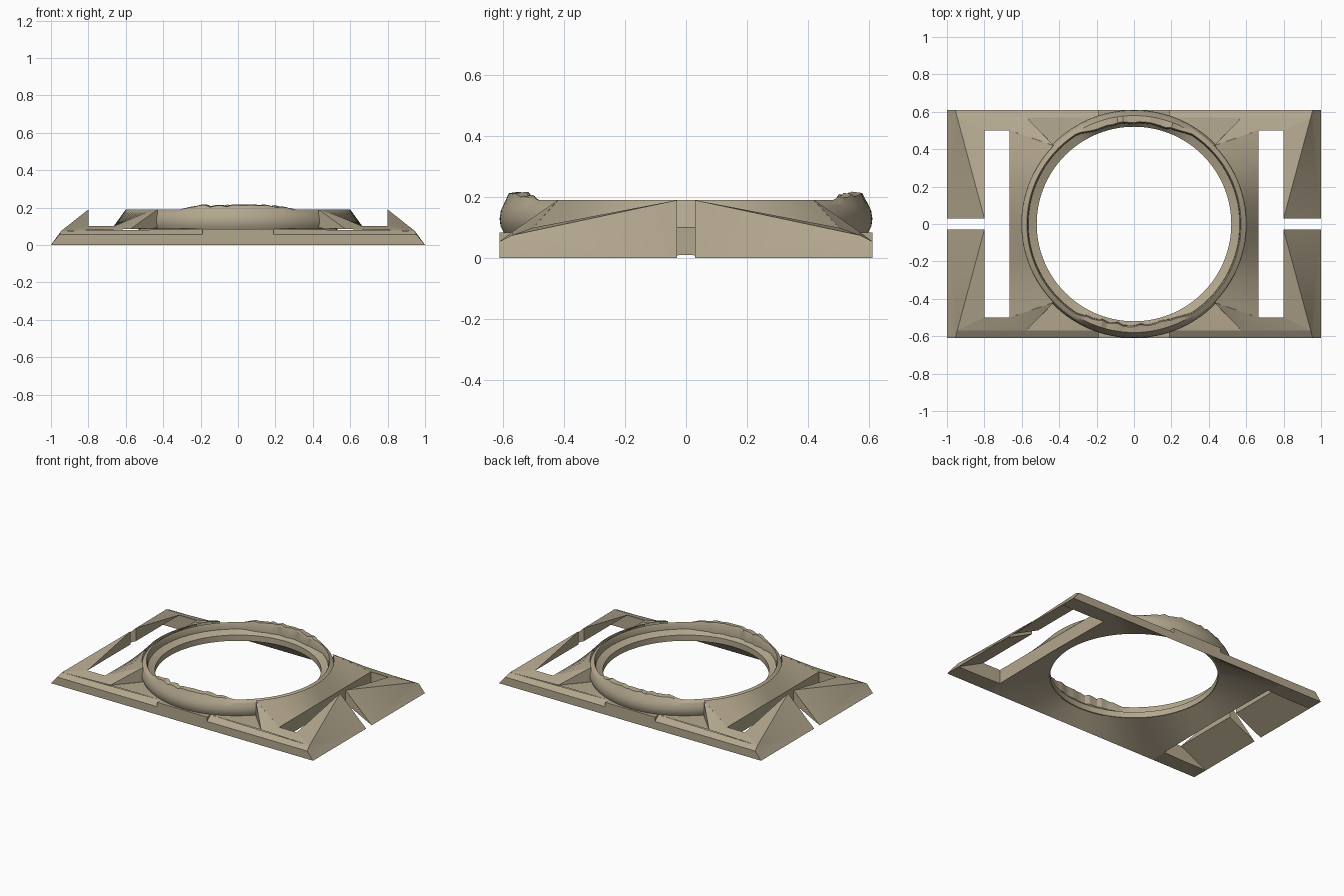
import bpy
import bmesh
import math
import random

random.seed(4)
cube = bpy.data.objects.get("Cube")
if cube:
    bpy.data.objects.remove(cube, do_unlink=True)

tan = bpy.data.materials.new("warm_tan")
tan.use_nodes = True
colour = (0.45, 0.385, 0.27, 1)
tan.diffuse_color = colour
tan.node_tree.nodes["Principled BSDF"].inputs["Base Color"].default_value = colour


def finish(name, bm, mirror=False):
    """Turn a bmesh into a smooth-by-angle object, optionally mirrored in x and y."""
    if mirror:
        for axis in (0, 1):
            copy = bmesh.ops.duplicate(bm, geom=bm.verts[:] + bm.edges[:] + bm.faces[:])["geom"]
            for v in copy:
                if isinstance(v, bmesh.types.BMVert):
                    v.co[axis] *= -1
            bmesh.ops.reverse_faces(bm, faces=[f for f in copy if isinstance(f, bmesh.types.BMFace)])
    bmesh.ops.remove_doubles(bm, verts=bm.verts[:], dist=0.0005)
    bmesh.ops.recalc_face_normals(bm, faces=bm.faces[:])
    mesh = bpy.data.meshes.new(name)
    bm.to_mesh(mesh)
    bm.free()
    mesh.materials.append(tan)
    obj = bpy.data.objects.new(name, mesh)
    bpy.context.collection.objects.link(obj)
    bpy.ops.object.select_all(action="DESELECT")
    obj.select_set(True)
    bpy.context.view_layer.objects.active = obj
    bpy.ops.object.shade_smooth_by_angle(angle=math.radians(25))


def face(bm, *points):
    bm.faces.new([bm.verts.new(p) for p in points])


def strip(bm, a, b):
    """Join two rows of points with quads."""
    for i in range(len(a) - 1):
        face(bm, a[i], a[i + 1], b[i + 1], b[i])


def arc(r, z, start, end, n):
    angles = [math.radians(start + (end - start) * i / n) for i in range(n + 1)]
    return [(r * math.cos(t), r * math.sin(t), z) for t in angles]


def line(p, q, n):
    return [tuple(a + (b - a) * i / n for a, b in zip(p, q)) for i in range(n + 1)]


# Key points of one quarter of the frame
corner, lip, shelf = (1, .61, 0), (.955, .61, .055), (.945, .57, .075)
flap_top, flap_low, flap_toe = (.8, .03, .19), (.8, .03, .1), (1, .03, 0)
slot_out, slot_in = (.8, .5, .1), (.665, .5, .1)
slot_out_low, slot_in_low = (.8, .5, 0), (.665, .5, .005)
gash, gash_top, gash_low = (.575, .57, .085), (.43, .42, .19), (.43, .42, .09)
step_shelf, step_lip = (.19, .57, .085), (.19, .61, .055)
arm_toe = (1, .5, 0)

# Sloping end flap, open underneath
bm = bmesh.new()
face(bm, corner, lip, flap_toe)
face(bm, lip, shelf, flap_toe)
face(bm, shelf, flap_top, flap_toe)
face(bm, shelf, slot_out, flap_top)
face(bm, flap_top, flap_low, flap_toe)
face(bm, flap_top, flap_low, slot_out)
face(bm, flap_low, flap_toe, arm_toe, slot_out)
face(bm, slot_out, arm_toe, slot_out_low)
finish("end_flaps", bm, True)

# Border rail: outer face, lip, shelf, slot ends and underside
bm = bmesh.new()
face(bm, corner, lip, step_lip, (.19, .61, 0))
face(bm, lip, shelf, step_shelf, step_lip)
face(bm, shelf, slot_out, slot_in)
face(bm, shelf, slot_in, gash)
face(bm, slot_out, slot_in, slot_in_low, slot_out_low)
face(bm, corner, arm_toe, slot_out_low)
face(bm, corner, slot_out_low, slot_in_low, (.665, .61, 0))
# Raised middle step
face(bm, (.19, .61, 0), (.19, .61, .085), (0, .61, .085), (0, .61, 0))
face(bm, step_lip, (.19, .61, .085), step_shelf)
face(bm, (.19, .61, .085), (0, .61, .085), (0, .55, .085), (.19, .55, .085))
# Shelf up to the ring, beyond the gash
strip(bm, arc(.56, .09, 44.3, 90, 10), line(gash, (0, .57, .085), 10))
face(bm, gash, gash_low, gash_top)
face(bm, gash, gash_top, slot_in)
finish("border_rail", bm, True)

# Curved shoulder between the ring and the slot, with the slot's inner wall
bm = bmesh.new()
slot_edge = line((.665, 0, .1), slot_in, 12)
strip(bm, arc(.6, .19, 0, 44.3, 12), slot_edge)
strip(bm, slot_edge, line((.665, 0, .01), slot_in_low, 12))
finish("shoulders", bm, True)

# Hollow underside rising to the opening
bm = bmesh.new()
strip(bm, arc(.525, .087, 0, 40, 10), line((.665, 0, .01), slot_in_low, 10))
strip(bm, arc(.525, .087, 40, 46, 2), line(slot_in_low, (.665, .61, 0), 2))
strip(bm, arc(.525, .087, 46, 90, 12), line((.665, .61, 0), (0, .61, 0), 12))
finish("underside", bm, True)

# Bulging ring with an inner ledge and a broken rim, higher at front and back
bm = bmesh.new()
count = 120
rows = []
for i in range(count):
    t = 2 * math.pi * i / count
    lift = min(1, max(0, (abs(math.sin(t)) - .84) / .1))
    rim = .19 + lift * (.022 + random.uniform(-.007, .006))
    inner = .567 - lift * (.022 + random.uniform(0, .012))
    profile = [(.52, .085), (.597, .085), (.607, .105), (.61, .13), (.606, .155), (.597, .175),
               (.58, rim - .004), (inner + .006, rim), (inner, rim - .012),
               (inner - .002, .145), (.52, .125)]
    rows.append([bm.verts.new((r * math.cos(t), r * math.sin(t), z)) for r, z in profile])
for i in range(count):
    a, b = rows[i], rows[(i + 1) % count]
    for j in range(len(a)):
        k = (j + 1) % len(a)
        bm.faces.new((a[j], b[j], b[k], a[k]))
finish("ring", bm)
